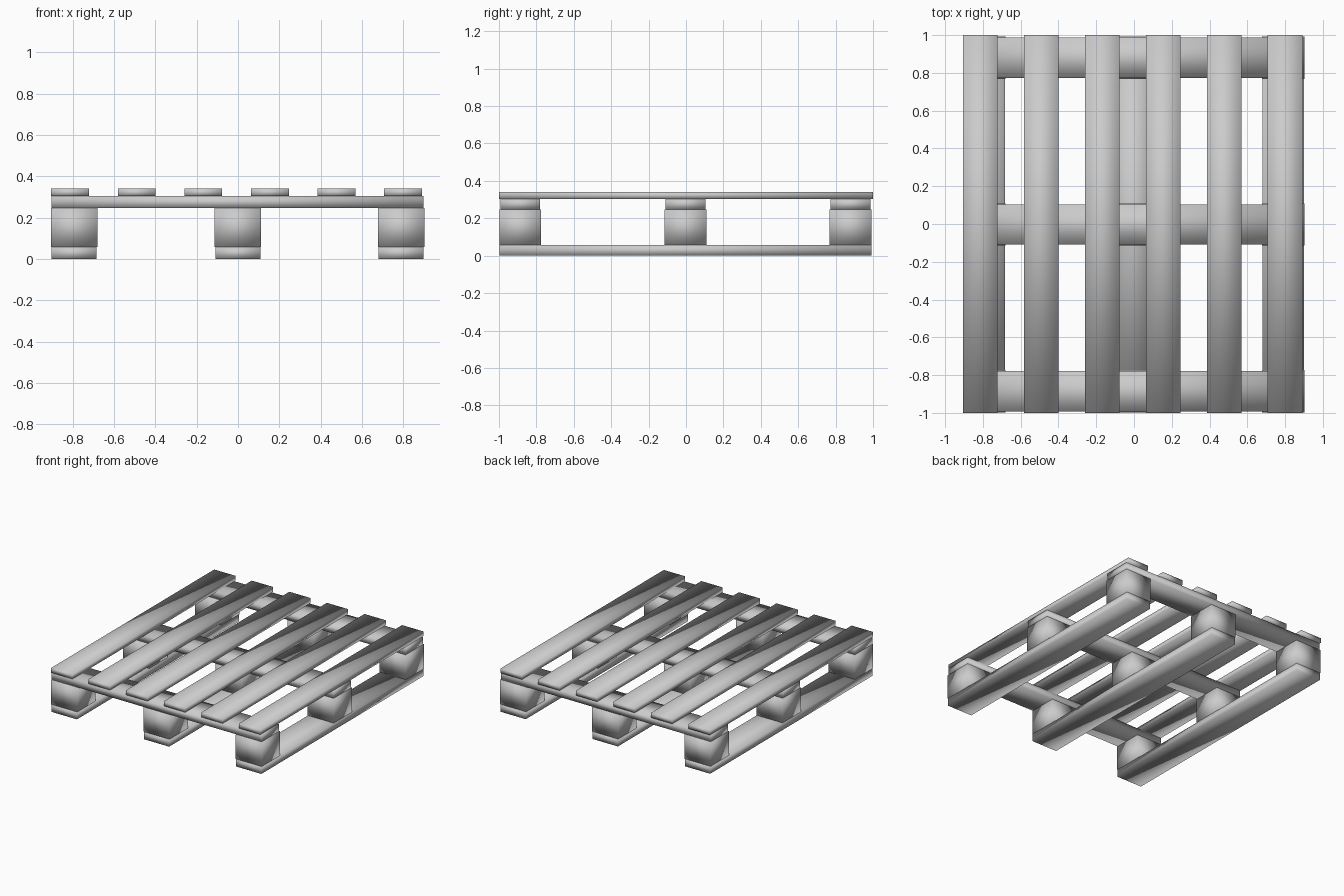
import bpy
import bmesh
from mathutils import Vector

cube = bpy.data.objects.get("Cube")
if cube:
    bpy.data.objects.remove(cube, do_unlink=True)

# Single plain grey
grey = bpy.data.materials.new("plain_grey")
grey.use_nodes = True
colour = (0.6, 0.6, 0.6, 1)
grey.diffuse_color = colour
grey.node_tree.nodes["Principled BSDF"].inputs["Base Color"].default_value = colour


def board(name, x, y, z):
    """Smooth-shaded box from (min, max) pairs."""
    lo, hi = (Vector(c) for c in zip(x, y, z))
    bm = bmesh.new()
    bmesh.ops.create_cube(bm, size=1)
    bmesh.ops.scale(bm, vec=hi - lo, verts=bm.verts)
    for face in bm.faces:
        face.smooth = True
    mesh = bpy.data.meshes.new(name)
    bm.to_mesh(mesh)
    bm.free()
    mesh.materials.append(grey)
    obj = bpy.data.objects.new(name, mesh)
    obj.location = (lo + hi) / 2
    bpy.context.collection.objects.link(obj)


def span(centre, width):
    return centre - width / 2, centre + width / 2


# Layer heights from the ground up
BASE, BLOCK, CROSS, TOP = 0.058, 0.247, 0.304, 0.341
COLUMNS = {"right": -0.793, "middle": -0.001, "left": 0.79}
ROWS = {"front": -0.886, "centre": -0.003, "back": 0.88}

# Bottom runners and the blocks standing on them
for side, x in COLUMNS.items():
    board(f"{side}_bottom_board", span(x, 0.218), (-0.998, 0.992), (0, BASE))
    for row, y in ROWS.items():
        board(f"{row}_{side}_block", span(x, 0.224), span(y, 0.224), (BASE, BLOCK))

# Cross boards
for row, y in ROWS.items():
    board(f"{row}_cross_board", (-0.904, 0.898), span(y, 0.213), (BLOCK, CROSS))

# Deck slats
for i in range(6):
    board(f"deck_slat_{i + 1}", span(-0.813 + 0.3225 * i, 0.183), (-1, 1), (CROSS, TOP))
